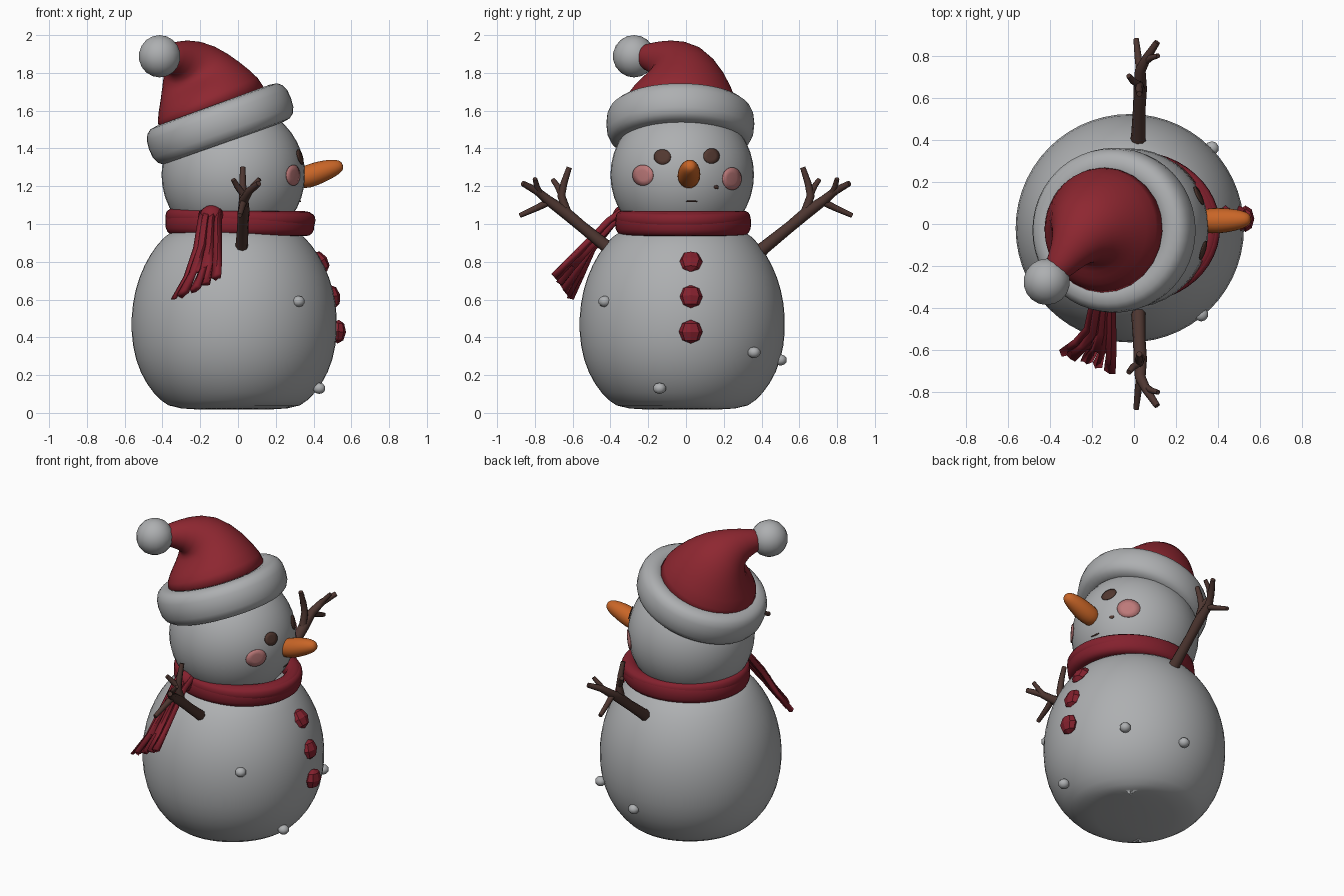
import bpy, bmesh, math
from mathutils import Vector, Matrix

if "Cube" in bpy.data.objects:
    bpy.data.objects.remove(bpy.data.objects["Cube"])


def material(name, r, g, b):
    m = bpy.data.materials.new(name)
    m.diffuse_color = (r, g, b, 1)
    m.use_nodes = True
    m.node_tree.nodes["Principled BSDF"].inputs["Base Color"].default_value = m.diffuse_color
    return m


SNOW = material("snow", 0.42, 0.43, 0.44)
RED = material("hat_red", 0.27, 0.02, 0.03)
SCARF = material("scarf_red", 0.23, 0.015, 0.027)
ORANGE = material("carrot_orange", 0.58, 0.13, 0.02)
TWIG = material("twig_brown", 0.075, 0.037, 0.03)
COAL = material("eye_brown", 0.085, 0.04, 0.03)
PINK = material("cheek_pink", 0.50, 0.19, 0.19)


def finish(bm, name, mat, angle=40, subsurf=0, thickness=0):
    bmesh.ops.recalc_face_normals(bm, faces=bm.faces)
    me = bpy.data.meshes.new(name)
    bm.to_mesh(me)
    bm.free()
    me.materials.append(mat)
    if angle:
        me.shade_smooth()
        me.set_sharp_from_angle(angle=math.radians(angle))
    ob = bpy.data.objects.new(name, me)
    bpy.context.collection.objects.link(ob)
    if thickness:
        mod = ob.modifiers.new("thickness", 'SOLIDIFY')
        mod.thickness, mod.offset = thickness, 0
    if subsurf:
        mod = ob.modifiers.new("smooth", 'SUBSURF')
        mod.levels = mod.render_levels = subsurf
    return ob


def loft(bm, path, segs):
    """Round sections (x, y, z, radius) joined along a path, capped."""
    pts = [Vector(p[:3]) for p in path]
    rings, u = [], None
    for i, c in enumerate(pts):
        n = (pts[min(i + 1, len(pts) - 1)] - pts[max(i - 1, 0)]).normalized()
        u = n.orthogonal() if u is None else u - n * u.dot(n)
        u.normalize()
        v = n.cross(u)
        angs = [2 * math.pi * k / segs for k in range(segs)]
        rings.append([bm.verts.new(c + path[i][3] * (u * math.cos(a) + v * math.sin(a))) for a in angs])
    for a, b in zip(rings, rings[1:]):
        for k in range(segs):
            j = (k + 1) % segs
            bm.faces.new((a[k], a[j], b[j], b[k]))
    bm.faces.new(rings[0])
    bm.faces.new(rings[-1])


def ball(name, mat, loc, size, segs=32, rot=0, angle=40):
    bm = bmesh.new()
    mx = Matrix.Translation(loc) @ Matrix.Rotation(rot, 4, 'Y') @ Matrix.Diagonal((*size, 1))
    bmesh.ops.create_uvsphere(bm, u_segments=segs, v_segments=max(4, segs // 2), radius=1, matrix=mx)
    return finish(bm, name, mat, angle)


def band(name, mat, loc, rx, ry, a, b, tilt=0, segs=48, sides=16):
    """Padded ring with a squarish section."""
    mx = Matrix.Translation(loc) @ Matrix.Rotation(tilt, 4, 'Y')

    def sq(t):
        return math.copysign(abs(t) ** 0.8, t)
    bm = bmesh.new()
    grid = []
    for i in range(segs):
        t = 2 * math.pi * i / segs
        row = []
        for k in range(sides):
            p = 2 * math.pi * k / sides
            o = a * sq(math.cos(p))
            row.append(bm.verts.new(mx @ Vector(((rx + o) * math.cos(t), (ry + o) * math.sin(t), b * sq(math.sin(p))))))
        grid.append(row)
    for i in range(segs):
        for k in range(sides):
            r, s, j = grid[i], grid[(i + 1) % segs], (k + 1) % sides
            bm.faces.new((r[k], s[k], s[j], r[j]))
    return finish(bm, name, mat, 60)


# body
bm = bmesh.new()
profile = [(0.02, 0.26), (0.015, 0.32), (0.06, 0.39), (0.15, 0.47), (0.28, 0.53), (0.43, 0.552),
           (0.58, 0.545), (0.72, 0.51), (0.84, 0.45), (0.93, 0.38), (1.0, 0.29)]
loft(bm, [(-0.02, -0.02, z, r) for z, r in profile], 28)
finish(bm, "body", SNOW, 80, subsurf=1)
for i, p in enumerate([(0.32, -0.43, 0.59), (0.37, 0.36, 0.32), (0.03, 0.50, 0.28), (0.43, -0.14, 0.13)]):
    ball("snow_lump_%d" % i, SNOW, p, (0.035, 0.035, 0.03), 10, angle=80)

# head
HEAD, HR = Vector((-0.025, -0.02, 1.26)), 0.38
ball("head", SNOW, HEAD, (HR, HR, HR), 40)


def face_patch(name, mat, y, z, ry, rz, segs=20):
    """Thin painted spot that follows the head surface."""
    bm = bmesh.new()

    def pt(f, a):
        py, pz = y + f * ry * math.cos(a), z + f * rz * math.sin(a)
        d = (HR + 0.004) ** 2 - (py - HEAD.y) ** 2 - (pz - HEAD.z) ** 2
        return bm.verts.new((HEAD.x + math.sqrt(d), py, pz))
    c = pt(0, 0)
    rows = [[pt(f, 2 * math.pi * k / segs) for k in range(segs)] for f in (0.5, 1)]
    for k in range(segs):
        j = (k + 1) % segs
        bm.faces.new((c, rows[0][k], rows[0][j]))
        bm.faces.new((rows[0][k], rows[1][k], rows[1][j], rows[0][j]))
    ob = finish(bm, name, mat, thickness=0.004)
    return ob


# painted face
face_patch("eye_left", COAL, -0.125, 1.355, 0.045, 0.04)
face_patch("eye_right", COAL, 0.135, 1.36, 0.043, 0.04)
face_patch("cheek_left", PINK, -0.228, 1.258, 0.055, 0.055)
face_patch("cheek_right", PINK, 0.243, 1.24, 0.05, 0.06)
face_patch("mouth_dot", COAL, 0.16, 1.195, 0.012, 0.01)
face_patch("mouth_line", COAL, 0.03, 1.12, 0.03, 0.004)

# carrot nose
bm = bmesh.new()
loft(bm, [(0.30, 0.015, 1.235, 0.055), (0.37, 0.015, 1.25, 0.064), (0.43, 0.017, 1.273, 0.062),
          (0.49, 0.02, 1.293, 0.052), (0.535, 0.022, 1.306, 0.038), (0.556, 0.023, 1.312, 0.018)], 12)
finish(bm, "nose", ORANGE, 80, subsurf=1)

# faceted buttons
for i, (x, z, tilt) in enumerate([(0.435, 0.80, -0.6), (0.50, 0.615, -0.2), (0.53, 0.43, 0.05)]):
    ball("button_%d" % i, SCARF, (x, 0.025, z), (0.042, 0.063, 0.063), 8, tilt, angle=0)

# scarf: main wrap, slanted fold, knot
band("scarf_wrap", SCARF, (0.01, -0.015, 1.005), 0.345, 0.31, 0.05, 0.066, 0.01)
band("scarf_fold", SCARF, (0.013, -0.016, 1.03), 0.355, 0.315, 0.042, 0.04, 0.03)
ball("scarf_knot", SCARF, (-0.14, -0.335, 1.035), (0.065, 0.055, 0.065), 16)

# scarf tail with fringe
edges = [((-0.09, -0.33, 1.06), (-0.19, -0.33, 1.07)), ((-0.10, -0.40, 1.01), (-0.20, -0.39, 1.01)),
         ((-0.095, -0.52, 0.89), (-0.225, -0.50, 0.87)), ((-0.09, -0.62, 0.80), (-0.28, -0.56, 0.72)),
         ((-0.09, -0.70, 0.725), (-0.35, -0.61, 0.60))]
bm = bmesh.new()
COLS = 13
rows = []
for r, (p, q) in enumerate(edges):
    row = []
    for k in range(COLS + 1):
        v = Vector(p).lerp(Vector(q), k / COLS)
        row.append(bm.verts.new(v + Vector((0, -0.7, 0.7)) * 0.012 * math.sin(k * 1.5)))
    rows.append(row)
for r in range(len(rows) - 1):
    for k in range(COLS):
        if r < len(rows) - 2 or k % 3 != 2:
            bm.faces.new((rows[r][k], rows[r][k + 1], rows[r + 1][k + 1], rows[r + 1][k]))
finish(bm, "scarf_tail", SCARF, 50, thickness=0.035)

# twig arms, mirrored in y
twigs = [
    [(0.02, 0.36, 0.83, 0.042), (0.02, 0.42, 0.88, 0.034), (0.025, 0.55, 0.985, 0.03),
     (0.03, 0.645, 1.065, 0.032), (0.03, 0.73, 1.125, 0.026), (0.06, 0.79, 1.175, 0.021), (0.11, 0.865, 1.215, 0.015)],
    [(0.03, 0.63, 1.06, 0.024), (0.025, 0.66, 1.15, 0.021), (0.025, 0.645, 1.22, 0.018), (0.025, 0.618, 1.30, 0.014)],
    [(0.025, 0.66, 1.16, 0.018), (-0.005, 0.68, 1.20, 0.016), (-0.025, 0.705, 1.235, 0.013)],
    [(0.03, 0.72, 1.12, 0.02), (0.02, 0.79, 1.085, 0.017), (0.01, 0.88, 1.045, 0.013)],
    [(0.05, 0.77, 1.155, 0.018), (0.08, 0.79, 1.20, 0.015), (0.115, 0.80, 1.24, 0.012)],
]
for side, name in ((1, "arm_right"), (-1, "arm_left")):
    bm = bmesh.new()
    for t in twigs:
        loft(bm, [(x, y * side, z, r) for x, y, z, r in t], 8)
    finish(bm, name, TWIG, 50)

# hat: tilted brim, drooping cone, pompom
band("hat_brim", SNOW, (-0.095, -0.03, 1.53), 0.32, 0.312, 0.08, 0.105, math.radians(-20))
bm = bmesh.new()
loft(bm, [(-0.12, -0.03, 1.56, 0.33), (-0.16, -0.025, 1.66, 0.295), (-0.20, -0.02, 1.75, 0.24),
          (-0.25, -0.045, 1.837, 0.175), (-0.29, -0.11, 1.872, 0.11), (-0.345, -0.19, 1.885, 0.075),
          (-0.40, -0.26, 1.89, 0.05)], 24)
finish(bm, "hat_cone", RED, 80, subsurf=1)
ball("pompom", SNOW, (-0.415, -0.275, 1.888), (0.112, 0.112, 0.112), 18)
